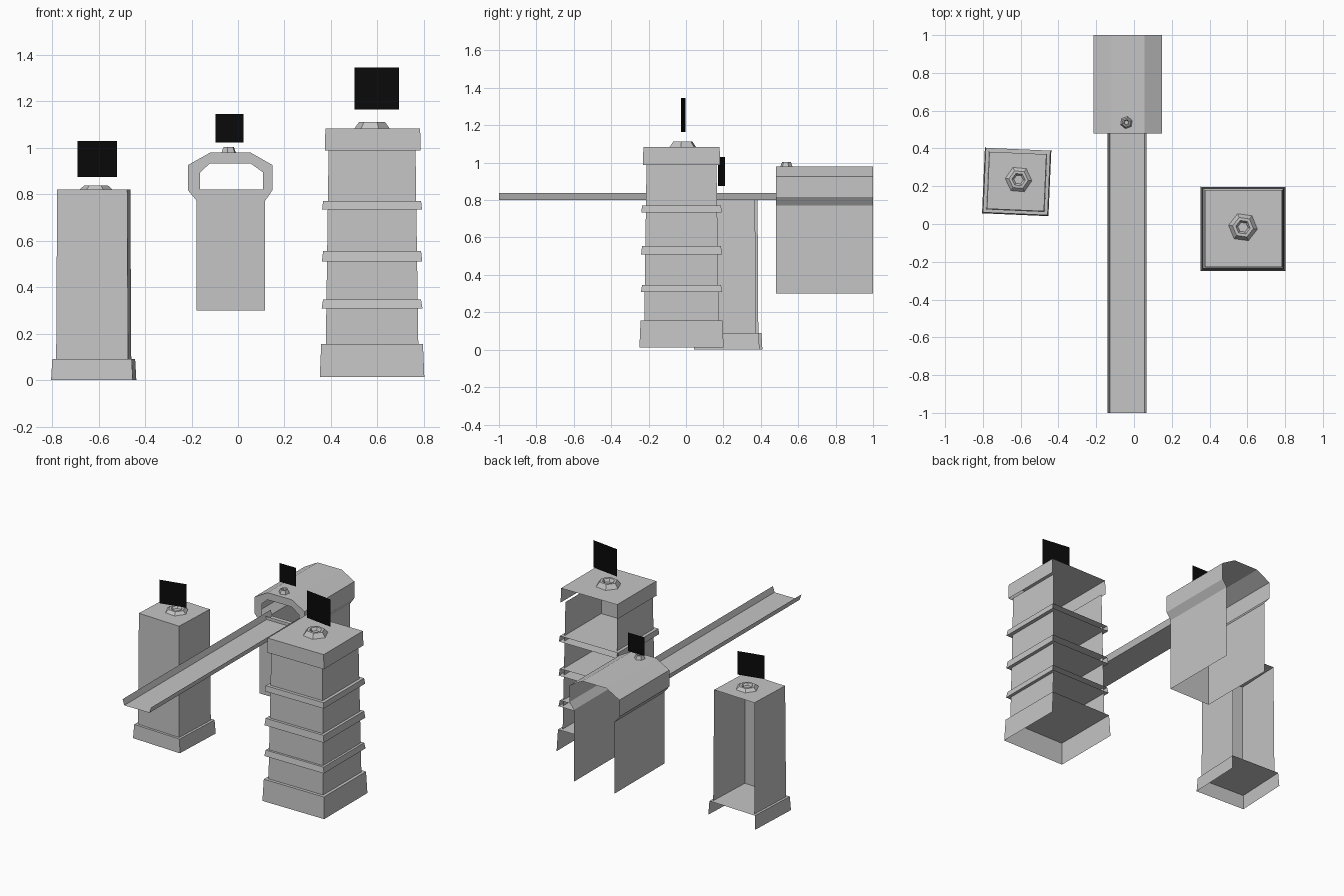
import bpy, bmesh, math
from mathutils import Matrix

if "Cube" in bpy.data.objects:
    bpy.data.objects.remove(bpy.data.objects["Cube"])


def material(name, value):
    m = bpy.data.materials.new(name)
    m.diffuse_color = (value, value, value, 1)
    m.use_nodes = True
    m.node_tree.nodes["Principled BSDF"].inputs["Base Color"].default_value = m.diffuse_color
    return m


GREY = material("stone_grey", 0.56)
BLACK = material("plate_black", 0.003)


def make(name, verts, faces, mat=GREY, loc=(0, 0, 0), rot=0):
    """Flat-shaded mesh from a few points, turned about z and placed."""
    mesh = bpy.data.meshes.new(name)
    mesh.from_pydata(verts, [], faces)
    mesh.transform(Matrix.Translation(loc) @ Matrix.Rotation(math.radians(rot), 4, 'Z'))
    mesh.materials.append(mat)
    ob = bpy.data.objects.new(name, mesh)
    bpy.context.collection.objects.link(ob)
    return ob


def shell(name, cx, cy, z0, z1, h0, h1, top=True, bottom=False, rot=0):
    """Tapered square shell with its back (+y) left open."""
    v = [(sx * h, sy * h, z) for h, z in ((h0, z0), (h1, z1))
         for sx, sy in ((-1, -1), (1, -1), (1, 1), (-1, 1))]
    f = [(0, 1, 5, 4), (1, 2, 6, 5), (3, 0, 4, 7)]
    if top:
        f.append((4, 5, 6, 7))
    if bottom:
        f.append((3, 2, 1, 0))
    return make(name, v, f, loc=(cx, cy, 0), rot=rot)


def hex_cup(name, x, y, z, r, h, rot=0):
    """Six-sided flared rim with a sunken middle."""
    rings = ((r, 0), (r * 0.72, h), (r * 0.5, h), (r * 0.35, h * 0.35))
    v = [(a * math.cos(math.pi * i / 3), a * math.sin(math.pi * i / 3), b)
         for a, b in rings for i in range(6)]
    f = [(k * 6 + i, k * 6 + (i + 1) % 6, k * 6 + 6 + (i + 1) % 6, k * 6 + 6 + i)
         for k in range(3) for i in range(6)]
    f.append(tuple(range(18, 24)))
    return make(name, v, f, loc=(x, y, z), rot=rot)


def plate(name, x, y, z0, z1, half, rot=0):
    """Upright black marker sheet."""
    return make(name, [(-half, 0, z0), (half, 0, z0), (half, 0, z1), (-half, 0, z1)],
                [(0, 1, 2, 3)], BLACK, (x, y, 0), rot)


# Large banded tower
TX, TY = 0.577, -0.024
shell("large_tower_base", TX, TY, 0.013, 0.155, 0.225, 0.219)
shell("large_tower_body", TX, TY, 0.155, 0.99, 0.199, 0.187, top=False)
for i, (z0, z1) in enumerate(((0.308, 0.346), (0.51, 0.555), (0.734, 0.77))):
    shell(f"large_tower_band_{i + 1}", TX, TY, z0, z1,
          0.217 - 0.001 * i, 0.211, bottom=True)
shell("large_tower_cap", TX + 0.003, TY, 0.988, 1.083, 0.206, 0.204)
hex_cup("large_tower_cup", 0.577, -0.017, 1.083, 0.077, 0.029, -8)
plate("large_tower_plate", 0.597, -0.014, 1.165, 1.345, 0.096, -7.5)

# Small plain tower, slightly turned
SX, SY, TURN = -0.621, 0.225, -2.5
shell("small_tower_base", SX, SY, 0.0, 0.09, 0.176, 0.171, rot=TURN)
shell("small_tower_body", SX, SY, 0.09, 0.82, 0.155, 0.151, rot=TURN)
hex_cup("small_tower_cup", -0.611, 0.235, 0.82, 0.071, 0.018, -5)
plate("small_tower_plate", -0.606, 0.19, 0.875, 1.03, 0.087, 13)

# Gatehouse: outline swept backwards, open at the back and underneath
outer = [(-0.178, 0.30), (-0.178, 0.772), (-0.215, 0.817), (-0.215, 0.926),
         (-0.12, 0.979), (0.055, 0.979), (0.148, 0.926), (0.148, 0.817),
         (0.117, 0.772), (0.117, 0.30)]
Y0, Y1, n = 0.48, 1.0, len(outer)
v = [(x, y, z) for y in (Y0, Y1) for x, z in outer]
make("gatehouse_shell", v, [(i, i + 1, n + i + 1, n + i) for i in range(n - 1)])

# Gatehouse front wall with the arched opening
hole = [(-0.163, 0.82), (-0.163, 0.894), (-0.122, 0.932),
        (0.055, 0.932), (0.108, 0.894), (0.108, 0.82)]
v = [(x, Y0, z) for x, z in outer + hole]
f = [(2 + i, n + i, n + i + 1, 3 + i) for i in range(5)]      # rim of the opening
f += [(1, 8, 7, n + 5, n, 2), (0, 9, 8, 1)]                   # sill and wall below
make("gatehouse_front", v, f)
hex_cup("gatehouse_cup", -0.04, 0.537, 0.979, 0.033, 0.024, 20)
plate("gatehouse_plate", -0.037, 0.572, 1.022, 1.145, 0.06)

# Walkway: long channel with low leaning rails
section = [(-0.14, 0.838), (-0.128, 0.8), (0.055, 0.8), (0.067, 0.838)]
v = [(x, y, z) for y in (-1.0, 0.54) for x, z in section]
make("walkway", v, [(i + 4, i + 5, i + 1, i)[::-1] for i in range(3)])
